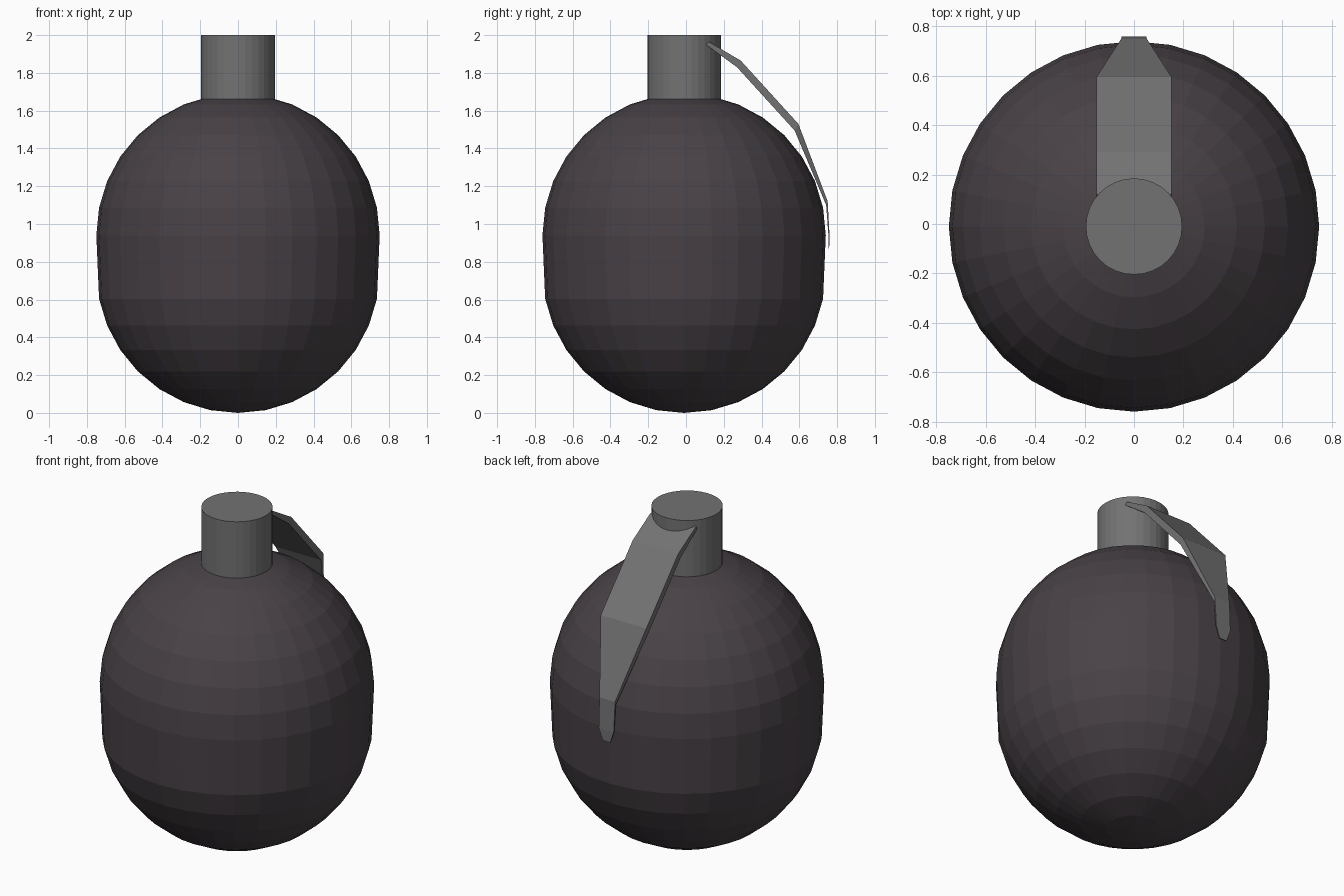
import bpy, bmesh, math

if "Cube" in bpy.data.objects:
    bpy.data.objects.remove(bpy.data.objects["Cube"], do_unlink=True)

CENTRE_Y = -0.01


def material(name, rgb):
    m = bpy.data.materials.new(name)
    m.use_nodes = True
    colour = (*rgb, 1)
    m.diffuse_color = colour
    m.node_tree.nodes["Principled BSDF"].inputs["Base Color"].default_value = colour
    return m


def add_object(name, bm, mat):
    bmesh.ops.recalc_face_normals(bm, faces=bm.faces)
    mesh = bpy.data.meshes.new(name)
    bm.to_mesh(mesh)
    bm.free()
    mesh.materials.append(mat)
    obj = bpy.data.objects.new(name, mesh)
    bpy.context.collection.objects.link(obj)
    return obj


dark_shell = material("dark shell", (0.066, 0.054, 0.063))
grey_metal = material("grey metal", (0.17, 0.17, 0.17))

# Body: faceted sphere whose upper half is lifted to leave a straight waist
bm = bmesh.new()
bmesh.ops.create_uvsphere(bm, u_segments=32, v_segments=16, radius=0.75)
for v in bm.verts:
    v.co.z += 0.94 if v.co.z > -0.01 else 0.75
    v.co.y += CENTRE_Y
add_object("body", bm, dark_shell)

# Neck: plain capped cylinder sunk into the top of the body
bm = bmesh.new()
bmesh.ops.create_cone(bm, cap_ends=True, segments=32, radius1=0.195,
                      radius2=0.195, depth=0.4)
for v in bm.verts:
    v.co.z += 1.8
    v.co.y += CENTRE_Y
add_object("neck", bm, grey_metal)

# Lever: bent strip, each station giving outer y, z, inner y, z and half width
stations = [
    (0.12, 1.965, 0.105, 1.95, 0.152),
    (0.29, 1.865, 0.27, 1.83, 0.152),
    (0.595, 1.53, 0.575, 1.495, 0.152),
    (0.75, 1.12, 0.742, 1.10, 0.052),
    (0.76, 0.94, 0.754, 0.94, 0.05),
    (0.758, 0.87, 0.754, 0.87, 0.025),
]
bm = bmesh.new()
rings = []
for yo, zo, yi, zi, w in stations:
    corners = [(-w, yo, zo), (w, yo, zo), (w, yi, zi), (-w, yi, zi)]
    rings.append([bm.verts.new(c) for c in corners])
for a, b in zip(rings, rings[1:]):
    for i in range(4):
        j = (i + 1) % 4
        bm.faces.new((a[i], a[j], b[j], b[i]))
bm.faces.new(rings[0])
bm.faces.new(rings[-1])
add_object("lever", bm, grey_metal)
